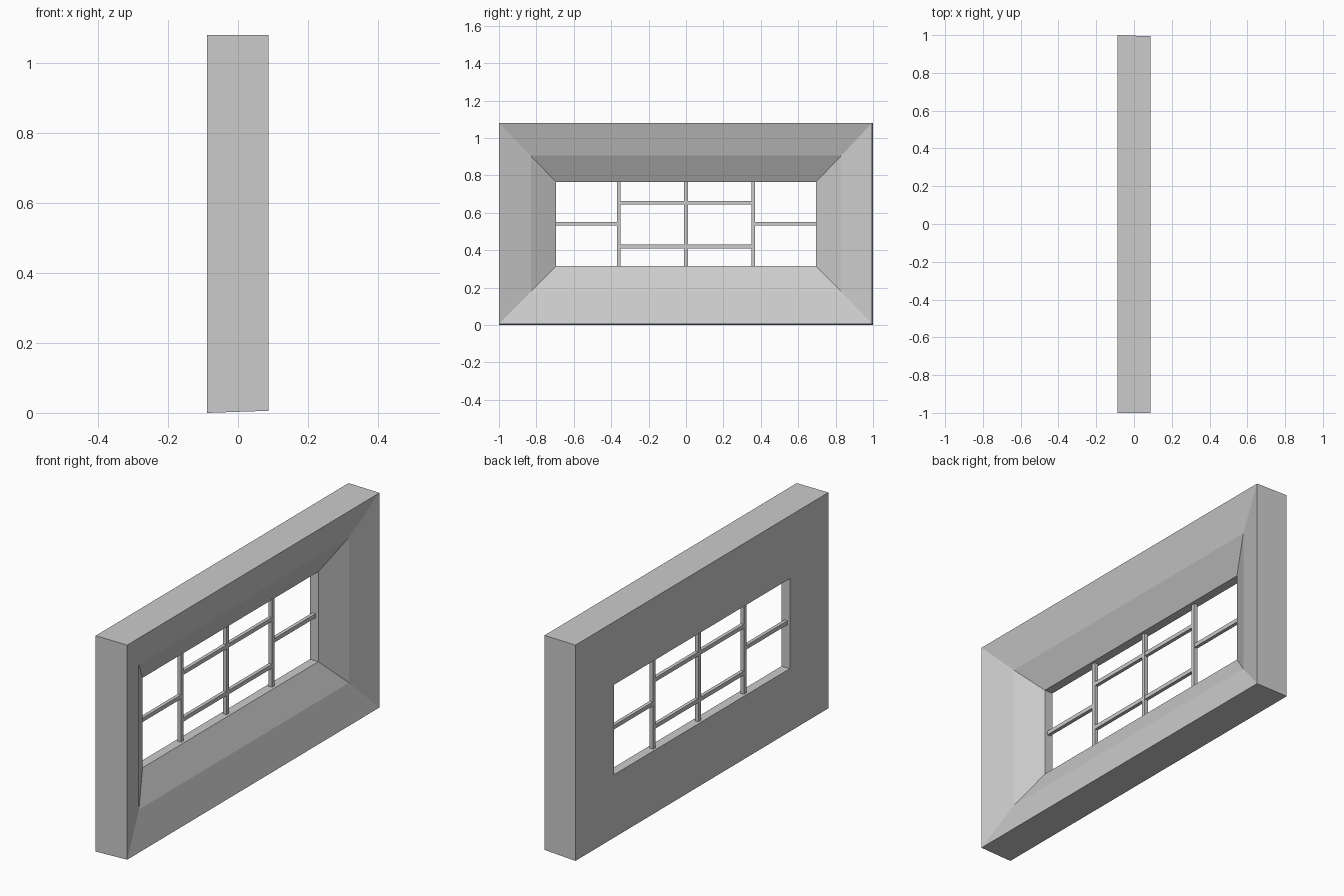
import bpy, bmesh

if "Cube" in bpy.data.objects:
    bpy.data.objects.remove(bpy.data.objects["Cube"])


def mesh_object(name, bm):
    bmesh.ops.recalc_face_normals(bm, faces=bm.faces)
    me = bpy.data.meshes.new(name)
    bm.to_mesh(me)
    bm.free()
    ob = bpy.data.objects.new(name, me)
    bpy.context.collection.objects.link(ob)
    return ob


# Bevelled frame: rectangular loops (x, y0, y1, z0, z1) bridged into a closed ring
LOOPS = [
    (-0.088, -1.0, 1.0, 0.0, 1.08),           # back outer edge
    (0.087, -1.0, 0.994, 0.006, 1.08),        # front outer edge, slightly tapered
    (0.033, -0.83, 0.83, 0.178, 0.905),       # crease in the splayed face
    (-0.042, -0.695, 0.695, 0.315, 0.765),    # front of the opening
    (-0.088, -0.695, 0.695, 0.315, 0.765),    # back of the opening
]
bm = bmesh.new()
rings = [[bm.verts.new((x, y, z)) for y, z in ((y0, z0), (y1, z0), (y1, z1), (y0, z1))]
         for x, y0, y1, z0, z1 in LOOPS]
for a, b in zip(rings, rings[1:] + rings[:1]):
    for i in range(4):
        j = (i + 1) % 4
        bm.faces.new((a[i], a[j], b[j], b[i]))
mesh_object("window_frame", bm)


# Glazing bars: slim square strips set in the middle of the opening
def bar(name, y0, y1, z0, z1, depth=0.02, x=-0.066):
    bm = bmesh.new()
    bmesh.ops.create_cube(bm, size=1)
    bmesh.ops.scale(bm, vec=(depth, y1 - y0, z1 - z0), verts=bm.verts)
    bmesh.ops.translate(bm, vec=(x, (y0 + y1) / 2, (z0 + z1) / 2), verts=bm.verts)
    return mesh_object(name, bm)


W = 0.01  # half width of a bar
for name, y in (("left", -0.36), ("middle", 0.0), ("right", 0.359)):
    bar(f"vertical_bar_{name}", y - W, y + W, 0.315, 0.765)
for name, z in (("lower", 0.42), ("upper", 0.654)):
    bar(f"horizontal_bar_{name}", -0.355, 0.355, z - W, z + W, depth=0.018)
for name, y0, y1 in (("left", -0.695, -0.365), ("right", 0.365, 0.695)):
    bar(f"side_bar_{name}", y0, y1, 0.541 - W, 0.541 + W, depth=0.018)
